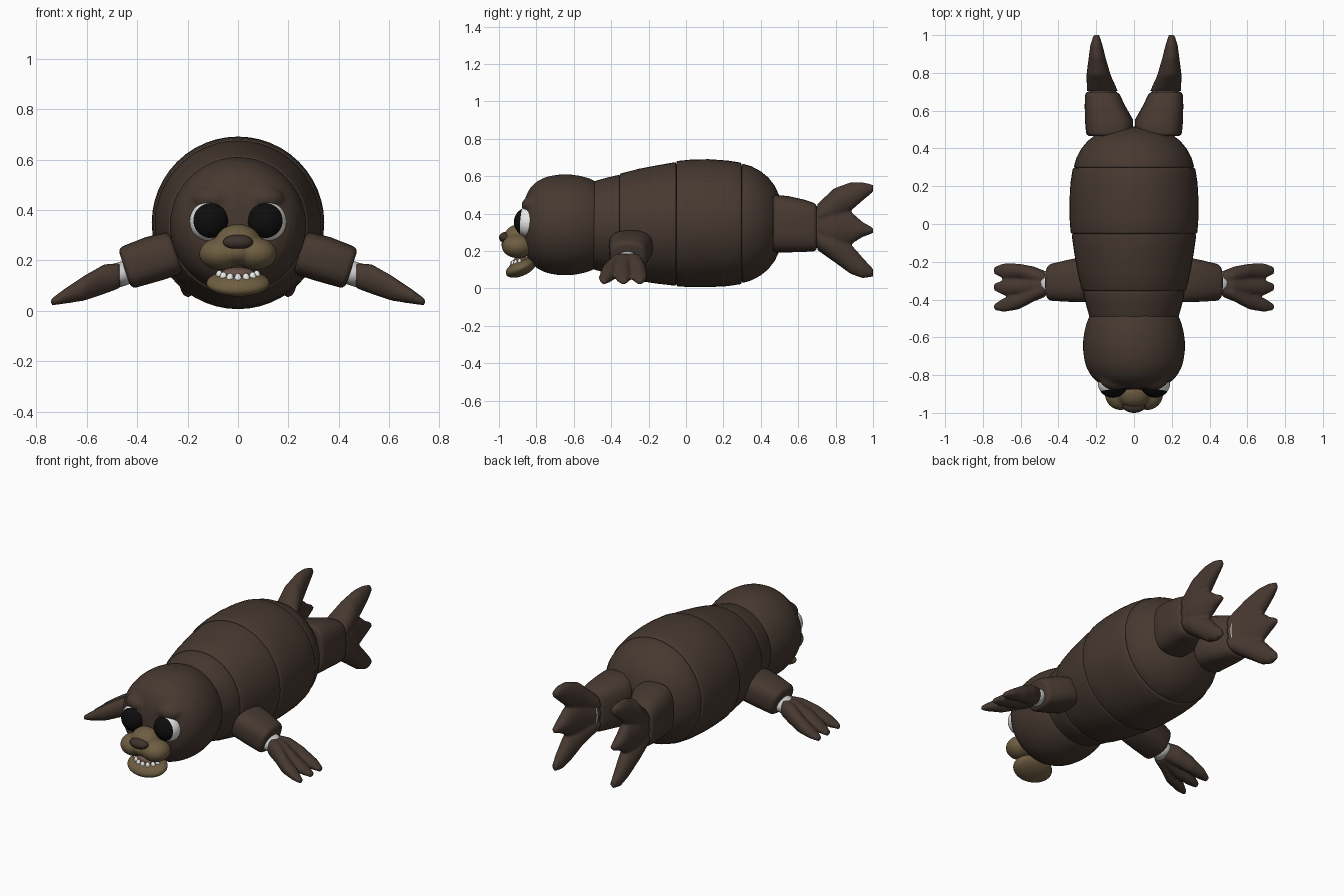
import bpy, bmesh, math
from mathutils import Vector, Matrix

if "Cube" in bpy.data.objects:
    bpy.data.objects.remove(bpy.data.objects["Cube"])


def material(name, rgb):
    m = bpy.data.materials.new(name)
    m.diffuse_color = (*rgb, 1)
    m.use_nodes = True
    m.node_tree.nodes["Principled BSDF"].inputs["Base Color"].default_value = m.diffuse_color
    return m


FUR = material("brown fur", (0.062, 0.040, 0.030))
TAN = material("tan muzzle", (0.155, 0.110, 0.054))
NOSE = material("dark nose", (0.050, 0.033, 0.025))
BLACK = material("eye black", (0.004, 0.004, 0.004))
WHITE = material("white", (0.80, 0.80, 0.78))
STEEL = material("pale joint", (0.60, 0.60, 0.60))
MOUTH = material("mouth lining", (0.14, 0.085, 0.065))


def finish(bm, name, mats, mirror=False, bevel=0, voxel=0, smooth=0):
    bmesh.ops.recalc_face_normals(bm, faces=bm.faces)
    for f in bm.faces:
        f.smooth = True
    me = bpy.data.meshes.new(name)
    bm.to_mesh(me)
    bm.free()
    ob = bpy.data.objects.new(name, me)
    bpy.context.collection.objects.link(ob)
    for m in mats:
        me.materials.append(m)
    if voxel:
        r = ob.modifiers.new("fuse", 'REMESH')
        r.mode, r.voxel_size, r.use_smooth_shade = 'VOXEL', voxel, True
        s = ob.modifiers.new("soften", 'SMOOTH')
        s.factor, s.iterations = 0.5, smooth
    if bevel:
        b = ob.modifiers.new("round", 'BEVEL')
        b.width, b.segments = bevel, 3
        b.limit_method, b.angle_limit = 'ANGLE', math.radians(55)
    if mirror:
        ob.modifiers.new("mirror", 'MIRROR').use_clip = False
    return ob


def loft(bm, rings, u, w, n=2.0, sides=32):
    """Capped tube: rings are (centre, half size along u, half size along w)."""
    u, w = Vector(u), Vector(w)
    loops = []
    for c, hu, hw in rings:
        loop = []
        for i in range(sides):
            a = 2 * math.pi * i / sides
            ca, sa = math.cos(a), math.sin(a)
            pu = math.copysign(abs(ca) ** (2 / n), ca) * hu
            pw = math.copysign(abs(sa) ** (2 / n), sa) * hw
            loop.append(bm.verts.new(Vector(c) + u * pu + w * pw))
        loops.append(loop)
    for a, b in zip(loops, loops[1:]):
        for i in range(sides):
            j = (i + 1) % sides
            bm.faces.new((a[i], a[j], b[j], b[i]))
    bm.faces.new(loops[0])
    bm.faces.new(loops[-1])


def ball(bm, c, r, rot=Matrix()):
    bmesh.ops.create_uvsphere(bm, u_segments=40, v_segments=24, radius=1,
                              matrix=Matrix.Translation(c) @ rot @ Matrix.Diagonal((*r, 1)))


X, Y, Z = (1, 0, 0), (0, 1, 0), (0, 0, 1)

# body shells: (y, radius, centre height)
shells = {
    "neck": [(-.51, .23, .337), (-.485, .238, .337), (-.42, .256, .337), (-.355, .270, .338)],
    "chest": [(-.355, .275, .338), (-.25, .300, .340), (-.15, .317, .342), (-.052, .331, .345)],
    "belly": [(-.052, .335, .346), (.03, .341, .348), (.12, .342, .349), (.22, .336, .348), (.298, .324, .348)],
    "rump": [(.298, .320, .348), (.35, .305, .348), (.40, .278, .348), (.44, .245, .348),
             (.475, .200, .348), (.50, .145, .348), (.513, .08, .348), (.516, .02, .348)],
}
for name, prof in shells.items():
    bm = bmesh.new()
    loft(bm, [((0, y, z), r, r) for y, r, z in prof], X, Z, sides=48)
    finish(bm, name, [FUR], bevel=.01)

# head with brows
head = [(-.48, .232), (-.52, .250), (-.57, .263), (-.62, .270), (-.67, .270), (-.72, .263),
        (-.76, .252), (-.80, .230), (-.83, .202), (-.85, .168), (-.865, .125), (-.873, .08), (-.876, .02)]
bm = bmesh.new()
loft(bm, [((0, y, .34), r, r) for y, r in head], X, Z, sides=48)
for s in (-1, 1):
    ball(bm, (s * .10, -.815, .445), (.085, .065, .05))
finish(bm, "head", [FUR], voxel=.012, smooth=4)

# eyes: white ball with a large black cap
bm = bmesh.new()
aim = Vector((-.10, -1, .08)).to_track_quat('Z', 'Y').to_matrix().to_4x4()
eye_c = Vector((.112, -.84, .355))
ball(bm, eye_c, (.08, .08, .08), aim)
pole = aim.to_3x3() @ Vector(Z)
for f in bm.faces:
    if (f.calc_center_median() - eye_c).normalized().dot(pole) > math.cos(math.radians(60)):
        f.material_index = 1
finish(bm, "eyes", [WHITE, BLACK], mirror=True)

# muzzle
bm = bmesh.new()
for s in (-1, 1):
    ball(bm, (s * .07, -.90, .226), (.084, .085, .064))
ball(bm, (0, -.89, .268), (.092, .085, .076))
ball(bm, (0, -.91, .235), (.07, .078, .055))
finish(bm, "muzzle", [TAN], voxel=.008, smooth=4)

# nose
bm = bmesh.new()
ball(bm, (0, -.963, .272), (.06, .037, .030))
finish(bm, "nose", [NOSE])

# lower jaw, tongue and teeth
bm = bmesh.new()
ball(bm, (0, -.882, .110), (.125, .087, .043), Matrix.Rotation(math.radians(24), 4, 'X'))
finish(bm, "lower_jaw", [TAN])
bm = bmesh.new()
ball(bm, (0, -.875, .145), (.07, .05, .028))
finish(bm, "tongue", [MOUTH])
bm = bmesh.new()
for i in range(7):
    a = math.radians(-72 + 24 * i)
    ball(bm, (.078 * math.sin(a), -.872 - .058 * math.cos(a), .128 + .018 * (1 - math.cos(a))),
         (.014, .011, .020))
finish(bm, "teeth", [WHITE])

# front upper arms and wrist joints
d = Vector((.95, 0, -.31)).normalized()
w = Vector((.31, 0, .95)).normalized()
bm = bmesh.new()
loft(bm, [((.245, -.292, .232), .122, .088), ((.34, -.30, .205), .112, .091),
          ((.45, -.31, .168), .096, .085)], Y, w, n=2.8)
finish(bm, "front_arms", [FUR], mirror=True, bevel=.022)
bm = bmesh.new()
loft(bm, [((.42, -.312, .160), .065, .048), ((.50, -.315, .134), .065, .048)], Y, w)
finish(bm, "wrist_joints", [STEEL], mirror=True)

# hind legs and ankle joints
bm = bmesh.new()
loft(bm, [((.130, .465, .347), .122, .155), ((.132, .55, .343), .128, .150),
          ((.155, .63, .335), .106, .140), ((.170, .70, .326), .088, .126)], X, Z, n=3)
finish(bm, "hind_legs", [FUR], mirror=True, bevel=.02)
bm = bmesh.new()
loft(bm, [((.168, .66, .328), .072, .112), ((.168, .73, .328), .072, .112)], X, Z)
finish(bm, "ankle_joints", [STEEL], mirror=True)


def flipper(name, stations, fingers, place, u, w):
    """Fused fingers: stations (along, centre, half thickness), fingers (low, high)."""
    bm = bmesh.new()
    for spans in fingers:
        rings = [(place(a, (lo + hi) / 2, c), (hi - lo) / 2, h)
                 for (a, c, h), (lo, hi) in zip(stations, spans)]
        loft(bm, rings, u, w, sides=24)
    finish(bm, name, [FUR], mirror=True, voxel=.008, smooth=4)


# front flippers, fingers spread along y
flipper("front_flippers",
        [(.468, .140, .050), (.53, .126, .059), (.61, .090, .050), (.69, .057, .029), (.742, .034, .013)],
        [[(-.33, -.25), (-.32, -.225), (-.29, -.210), (-.288, -.208), (-.265, -.228)],
         [(-.37, -.27), (-.375, -.275), (-.38, -.293), (-.377, -.296), (-.352, -.315)],
         [(-.385, -.30), (-.41, -.32), (-.452, -.365), (-.466, -.392), (-.455, -.425)]],
        lambda a, m, c: (a, m, c), Y, Z)

# hind flippers, lobes spread along z
flipper("hind_flippers",
        [(.702, .167, .082), (.79, .188, .064), (.88, .195, .045), (.945, .199, .033), (1.0, .199, .016)],
        [[(.32, .45), (.35, .535), (.413, .568), (.470, .568), (.515, .555)],
         [(.23, .43), (.20, .45), (.235, .412), (.275, .355), (.295, .325)],
         [(.205, .33), (.143, .30), (.077, .238), (.054, .165), (.062, .105)]],
        lambda a, m, c: (c, a, m), Z, X)
